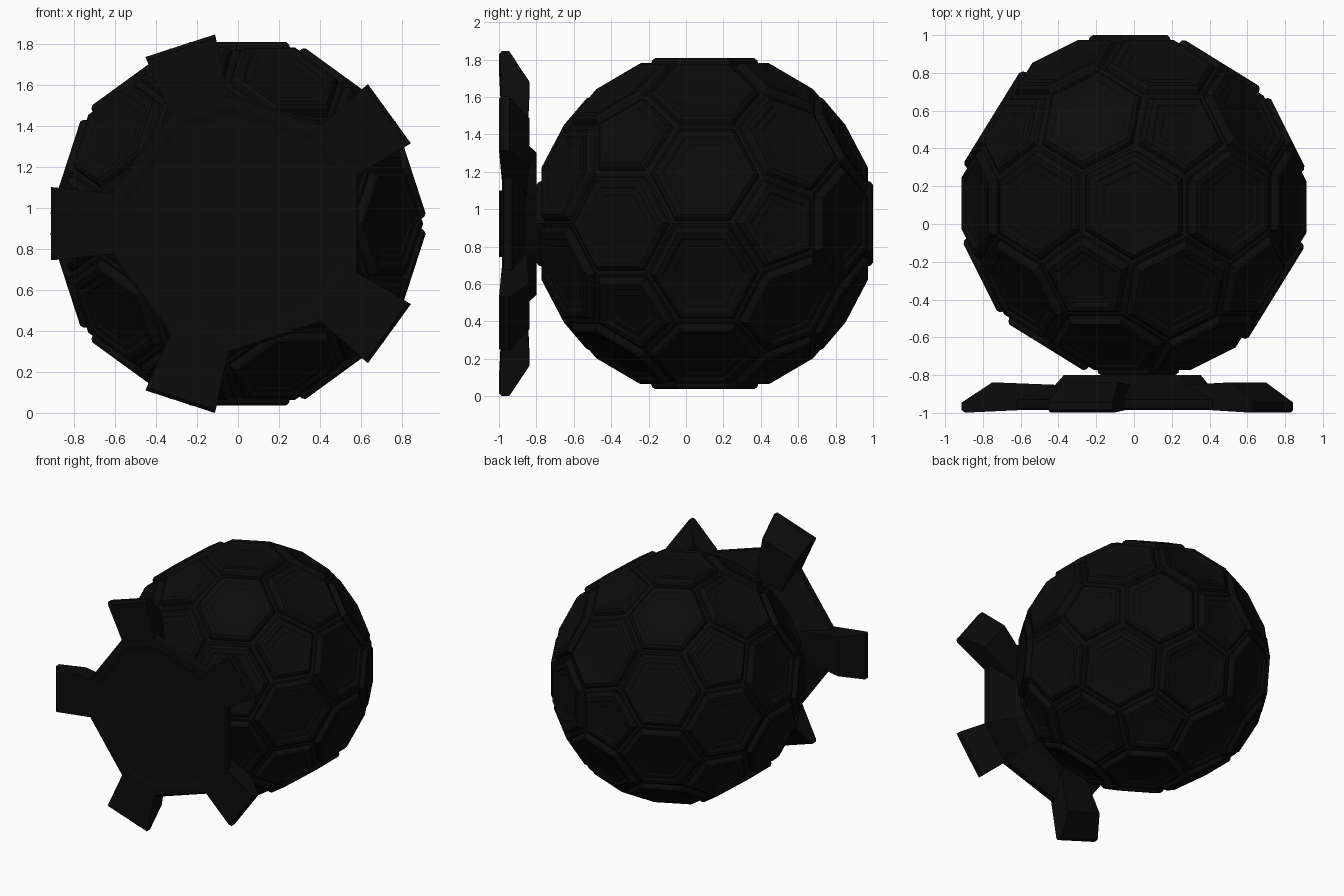
import bpy, bmesh, math
from mathutils import Vector

if "Cube" in bpy.data.objects:
    bpy.data.objects.remove(bpy.data.objects["Cube"])

CENTER = Vector((0, 0.1, 0.922))

black = bpy.data.materials.new("matte black")
black.diffuse_color = (0.0035, 0.0035, 0.0035, 1)
black.use_nodes = True
black.node_tree.nodes["Principled BSDF"].inputs["Base Color"].default_value = black.diffuse_color


def finish(name, bm, location):
    bmesh.ops.recalc_face_normals(bm, faces=bm.faces[:])
    me = bpy.data.meshes.new(name)
    bm.to_mesh(me)
    bm.free()
    me.materials.append(black)
    ob = bpy.data.objects.new(name, me)
    ob.location = location
    bpy.context.collection.objects.link(ob)
    return ob


# Face directions: 12 pentagons around the y axis, 30 hexagons between neighbours
pents = [Vector((0, 1, 0)), Vector((0, -1, 0))]
for k in range(5):
    for side, start in ((1, 0), (-1, 36)):
        a = math.radians(start + 72 * k)
        pents.append(Vector((2 * math.cos(a), side, 2 * math.sin(a))) / math.sqrt(5))
hexes = [(p + q).normalized() for i, p in enumerate(pents) for q in pents[i + 1:]
         if p.dot(q) > 0.4]

# Panelled ball: cut a cube by all face planes, then step each face up into a panel
DEPTH = 0.04
bm = bmesh.new()
bmesh.ops.create_cube(bm, size=4)
for normals, dist in ((pents, 0.90), (hexes, 0.885)):
    for n in normals:
        cut = bmesh.ops.bisect_plane(bm, geom=bm.verts[:] + bm.edges[:] + bm.faces[:],
                                     dist=1e-6, plane_co=n * (dist - DEPTH),
                                     plane_no=n, clear_outer=True)
        edges = [g for g in cut['geom_cut'] if isinstance(g, bmesh.types.BMEdge)]
        if edges:
            bmesh.ops.contextual_create(bm, geom=edges)
bmesh.ops.recalc_face_normals(bm, faces=bm.faces[:])
tiles = bm.faces[:]
# groove floor, panel wall, panel chamfer, rim, recess slope, field, inner step
for thick, depth in ((0.018, 0), (0.008, 0.028), (0.014, 0.012), (0.03, 0),
                     (0.012, -0.008), (0.03, 0), (0.01, -0.005)):
    bmesh.ops.inset_individual(bm, faces=tiles, thickness=thick, depth=depth,
                               use_even_offset=True)
finish("panelled_ball", bm, CENTER)

# Front plate: pentagon with cut corners, lofted through rings along y
outline = []
for k in range(5):
    a = math.radians(36 + 72 * k)
    for t in (-0.149, 0.149):
        outline.append((0.62 * math.cos(a) - t * math.sin(a),
                        0.62 * math.sin(a) + t * math.cos(a)))
bm = bmesh.new()
rings = []
for s, y in ((0.84, -0.978), (0.90, -0.985), (0.98, -0.985), (1.0, -0.975),
             (1.0, -0.93), (0.67, -0.85), (0.60, -0.80)):
    rings.append([bm.verts.new((x * s, y, z * s)) for x, z in outline])
for r0, r1 in zip(rings, rings[1:]):
    for i in range(10):
        j = (i + 1) % 10
        bm.faces.new((r0[i], r0[j], r1[j], r1[i]))
bm.faces.new(rings[0])
bm.faces.new(rings[-1])
finish("front_plate", bm, (0, 0, CENTER.z))

# Five teeth: radial profile (radius, y, half width) swept across the width
profile = [(0.56, -0.983, 0.14), (0.62, -0.986, 0.149), (0.895, -0.999, 0.177),
           (0.912, -0.985, 0.178), (0.912, -0.945, 0.178), (0.75, -0.838, 0.155),
           (0.40, -0.852, 0.11)]
for k in range(5):
    a = math.radians(36 + 72 * k)
    c, s = math.cos(a), math.sin(a)
    bm = bmesh.new()
    sides = [[bm.verts.new((r * c - m * w * s, y, r * s + m * w * c))
              for r, y, w in profile] for m in (-1, 1)]
    n = len(profile)
    for i in range(n):
        j = (i + 1) % n
        bm.faces.new((sides[0][i], sides[0][j], sides[1][j], sides[1][i]))
    for loop in sides:
        bm.faces.new(loop)
    finish("plate_tooth_%d" % (k + 1), bm, (0, 0, CENTER.z))
